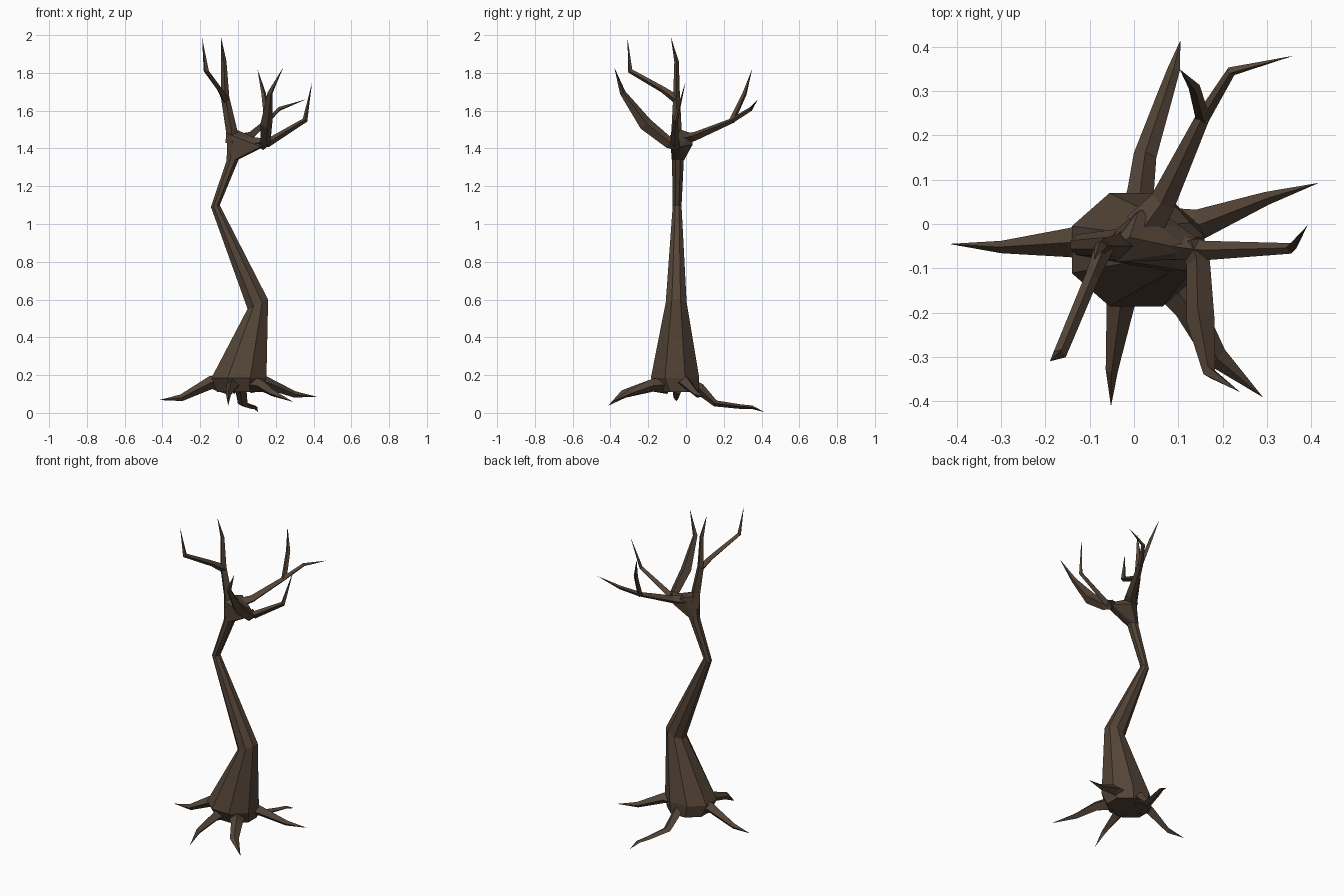
import bpy, bmesh, math
from mathutils import Vector

bark = bpy.data.materials.new("dark brown bark")
bark.diffuse_color = (0.088, 0.058, 0.038, 1)


def finish(name, bm):
    bmesh.ops.recalc_face_normals(bm, faces=bm.faces[:])
    me = bpy.data.meshes.new(name)
    bm.to_mesh(me)
    bm.free()
    me.materials.append(bark)
    ob = bpy.data.objects.new(name, me)
    bpy.context.collection.objects.link(ob)
    return ob


def bridge(bm, rings):
    for a, b in zip(rings, rings[1:]):
        n = len(a)
        for i in range(n):
            j = (i + 1) % n
            if len(b) == 1:
                bm.faces.new((a[i], a[j], b[0]))
            else:
                bm.faces.new((a[i], a[j], b[j], b[i]))


def limb(name, pts, sides=4):
    """Tapered limb through (x, y, z, half width, half height), ending in a point."""
    bm = bmesh.new()
    pos = [Vector(p[:3]) for p in pts]
    rings = []
    side = None
    for k in range(len(pts) - 1):
        t = (pos[k + 1] - pos[k]).normalized()
        if k:
            t = (t + (pos[k] - pos[k - 1]).normalized()).normalized()
        if side is None:
            side = t.cross(Vector((0, 0, 1)))
        side = (side - t * side.dot(t)).normalized()
        up = side.cross(t)
        w, h = pts[k][3:]
        rings.append([bm.verts.new(pos[k] + side * w * math.cos(a) + up * h * math.sin(a))
                      for a in (2 * math.pi * i / sides for i in range(sides))])
    rings.append([bm.verts.new(pos[-1])])
    bridge(bm, rings)
    bm.faces.new(rings[0])
    return finish(name, bm)


# Trunk: rings of centre, x radius, y radius, tilt (rise of z along x)
trunk_rings = [
    (0.01, -0.04, 0.11, 0.125, 0.11, 0.0),
    (0.005, -0.058, 0.185, 0.15, 0.132, 0.0),
    (0.105, -0.052, 0.575, 0.056, 0.057, 0.45),
    (-0.12, -0.047, 1.095, 0.024, 0.024, 0.2),
    (-0.03, -0.043, 1.335, 0.033, 0.032, 0.1),
    (-0.02, -0.043, 1.40, 0.035, 0.032, 0.0)]
bm = bmesh.new()
rings = []
for x, y, z, rx, ry, tilt in trunk_rings:
    ring = []
    for i in range(8):
        a = 2 * math.pi * (i + 0.5) / 8
        dx, dy = rx * 1.05 * math.cos(a), ry * 1.05 * math.sin(a)
        ring.append(bm.verts.new((x + dx, y + dy, z + tilt * dx)))
    rings.append(ring)
bridge(bm, rings)
bm.faces.new(rings[0])
bm.faces.new(rings[-1])
finish("trunk", bm)

# Crown: faceted knot where the branches meet
bm = bmesh.new()
for p in [(-0.06, -0.055, 1.33), (-0.06, -0.03, 1.33), (-0.03, -0.075, 1.335), (-0.03, -0.012, 1.335),
          (0.0, -0.055, 1.34), (0.0, -0.03, 1.34), (-0.058, -0.06, 1.48), (-0.035, -0.085, 1.47),
          (-0.01, -0.03, 1.50), (0.12, -0.08, 1.41), (0.14, -0.03, 1.41), (0.13, -0.06, 1.44),
          (0.01, 0.03, 1.48), (0.05, 0.035, 1.42)]:
    bm.verts.new(p)
bmesh.ops.convex_hull(bm, input=bm.verts[:])
finish("crown", bm)

# Branches
limb("left_branch", [(-0.03, -0.05, 1.43, 0.035, 0.035), (-0.035, -0.05, 1.5, 0.027, 0.03),
                     (-0.068, -0.05, 1.67, 0.018, 0.022), (-0.075, -0.05, 1.86, 0.012, 0.014),
                     (-0.09, -0.08, 1.99)])
limb("left_branch_fork", [(-0.066, -0.05, 1.66, 0.022, 0.024), (-0.095, -0.12, 1.71, 0.016, 0.017),
                          (-0.168, -0.295, 1.81, 0.015, 0.014), (-0.19, -0.31, 1.985)])
limb("right_branch", [(0.08, -0.05, 1.43, 0.03, 0.03), (0.16, -0.06, 1.43, 0.022, 0.022),
                      (0.355, -0.055, 1.55, 0.012, 0.014), (0.392, -0.003, 1.75)])
limb("back_branch", [(0.02, -0.01, 1.45, 0.045, 0.03), (0.065, 0.05, 1.465, 0.03, 0.023),
                     (0.155, 0.24, 1.545, 0.016, 0.014), (0.22, 0.345, 1.61, 0.011, 0.011),
                     (0.36, 0.38, 1.66)])
limb("back_branch_fork", [(0.155, 0.24, 1.54, 0.016, 0.016), (0.136, 0.31, 1.69, 0.013, 0.012),
                          (0.103, 0.35, 1.82)])
limb("front_branch", [(0.13, -0.04, 1.42, 0.026, 0.03), (0.145, -0.09, 1.43, 0.027, 0.03),
                      (0.15, -0.215, 1.53, 0.032, 0.036), (0.17, -0.335, 1.695, 0.014, 0.016),
                      (0.24, -0.38, 1.83)])

# Roots
limb("left_root", [(-0.06, -0.04, 0.155, 0.06, 0.055), (-0.145, -0.042, 0.16, 0.033, 0.035),
                   (-0.30, -0.052, 0.08, 0.014, 0.018), (-0.418, -0.045, 0.068)])
limb("front_root", [(-0.02, -0.10, 0.15, 0.05, 0.05), (-0.03, -0.18, 0.145, 0.032, 0.033),
                    (-0.05, -0.33, 0.10, 0.014, 0.022), (-0.052, -0.412, 0.038)])
limb("front_right_root", [(0.07, -0.11, 0.15, 0.05, 0.045), (0.125, -0.19, 0.145, 0.034, 0.03),
                          (0.185, -0.30, 0.105, 0.026, 0.018), (0.292, -0.392, 0.058)])
limb("right_root", [(0.07, -0.02, 0.16, 0.06, 0.045), (0.15, 0.0, 0.16, 0.034, 0.032),
                    (0.30, 0.058, 0.098, 0.015, 0.017), (0.418, 0.093, 0.085)])
limb("back_root", [(0.01, 0.0, 0.155, 0.05, 0.04), (0.015, 0.075, 0.125, 0.03, 0.03),
                   (0.025, 0.155, 0.05, 0.026, 0.017), (0.07, 0.29, 0.033, 0.018, 0.012),
                   (0.09, 0.35, 0.03, 0.014, 0.009), (0.105, 0.415, 0.004)])
